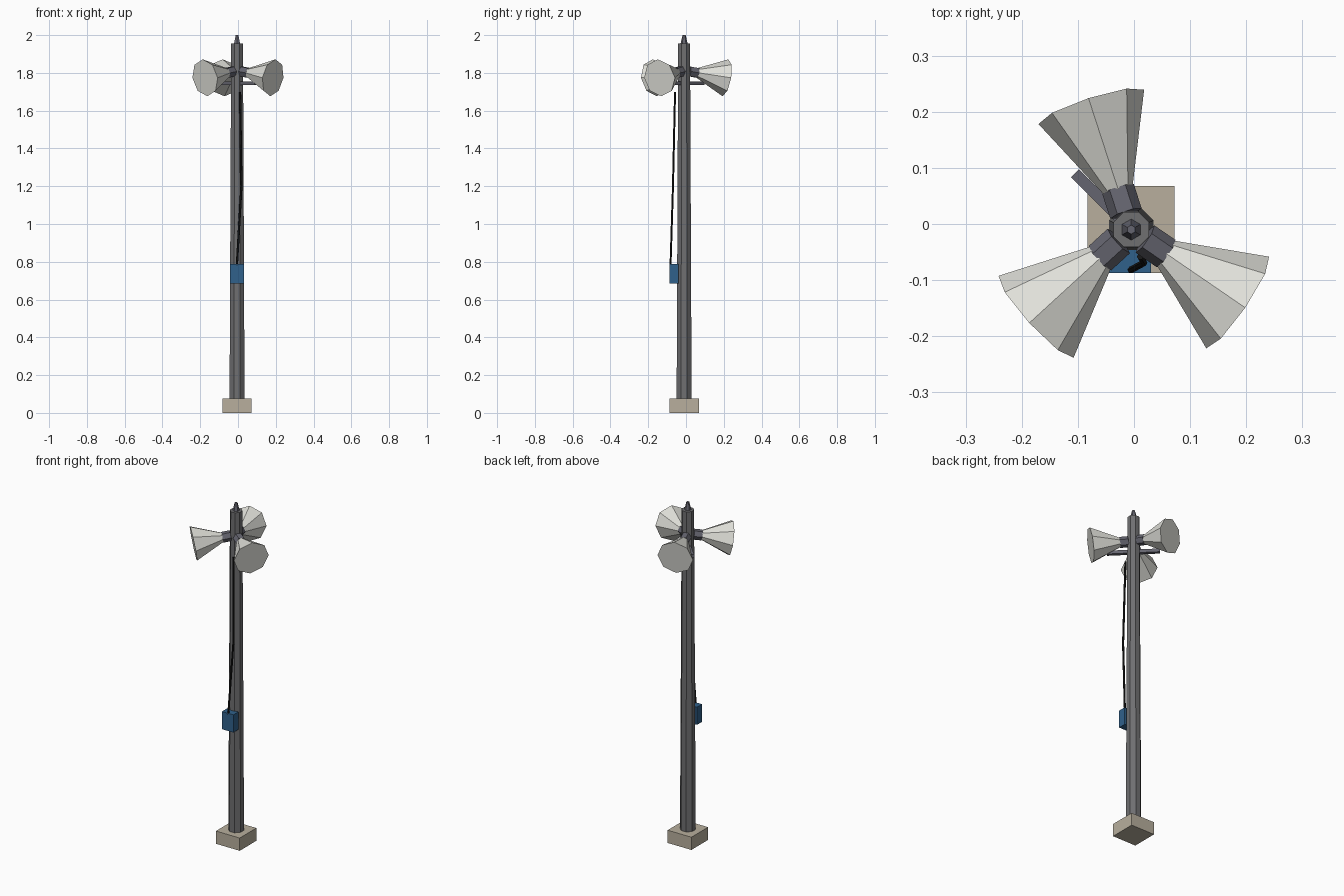
import bpy, bmesh
from math import sin, cos, pi, radians
from mathutils import Vector

if "Cube" in bpy.data.objects:
    bpy.data.objects.remove(bpy.data.objects["Cube"])

CX, CY = -0.005, -0.01   # pole axis


def material(name, rgb):
    m = bpy.data.materials.new(name)
    m.diffuse_color = (*rgb, 1)
    m.use_nodes = True
    m.node_tree.nodes["Principled BSDF"].inputs["Base Color"].default_value = m.diffuse_color
    return m


STEEL = material("steel", (0.16, 0.16, 0.165))
DARK = material("dark_metal", (0.13, 0.13, 0.16))
HORN = material("off_white", (0.75, 0.75, 0.70))
STONE = material("concrete", (0.48, 0.43, 0.34))
BLUE = material("blue", (0.03, 0.12, 0.26))
BLACK = material("black", (0.01, 0.01, 0.01))


def finish(name, bm, mat):
    bmesh.ops.recalc_face_normals(bm, faces=bm.faces[:])
    me = bpy.data.meshes.new(name)
    bm.to_mesh(me)
    bm.free()
    me.materials.append(mat)
    ob = bpy.data.objects.new(name, me)
    bpy.context.collection.objects.link(ob)
    return ob


def loft(name, rings, direction, n, mat, turn=0.0):
    """Capped n-sided tube through (centre, radius) rings, all square to direction."""
    d = Vector(direction).normalized()
    side = d.cross(Vector((0, 0, 1))) if abs(d.z) < 0.95 else Vector((1, 0, 0))
    side.normalize()
    up = side.cross(d)
    bm = bmesh.new()
    loops = []
    for c, r in rings:
        loops.append([bm.verts.new(Vector(c) + r * (cos(turn + 2 * pi * i / n) * side
                                                    + sin(turn + 2 * pi * i / n) * up))
                      for i in range(n)])
    for a, b in zip(loops, loops[1:]):
        for i in range(n):
            j = (i + 1) % n
            bm.faces.new((a[i], a[j], b[j], b[i]))
    bm.faces.new(loops[0])
    bm.faces.new(loops[-1])
    return finish(name, bm, mat)


def box(name, centre, size, mat, angle=0.0):
    bm = bmesh.new()
    bmesh.ops.create_cube(bm, size=1)
    bmesh.ops.scale(bm, vec=size, verts=bm.verts)
    ob = finish(name, bm, mat)
    ob.location = centre
    ob.rotation_euler.z = angle
    return ob


# base, pole and tip
UP = (0, 0, 1)
box("base_block", (CX, CY, 0.0375), (0.155, 0.155, 0.075), STONE)
loft("pole", [((CX, CY, 0.07), 0.043), ((CX, CY, 1.955), 0.034)], UP, 8, STEEL, pi / 8)
loft("pole_tip", [((CX, CY, 1.95), 0.02), ((CX, CY, 2.0), 0.008)], UP, 6, DARK, pi / 6)

# three horns tilted slightly down, each with a driver collar
tilt = radians(9.5)
for k, deg in enumerate((108, 222.5, -34.4), 1):
    a = radians(deg)
    axis = Vector((cos(a) * cos(tilt), sin(a) * cos(tilt), -sin(tilt)))
    mouth = Vector((CX + 0.23 * cos(a), CY + 0.23 * sin(a), 1.774))

    def at(dist):
        return mouth - axis * ((0.23 - dist) / cos(tilt))

    loft(f"horn_{k}", [(at(0.068), 0.024), (mouth, 0.099)], axis, 8, HORN)
    loft(f"driver_{k}", [(at(0.03), 0.0295), (at(0.0755), 0.0295)], axis, 6, DARK)

# crossbar under the horns
box("crossbar", (CX, CY, 1.745), (0.284, 0.02, 0.02), DARK, radians(135))

# control box and its cable
box("control_box", (-0.0065, -0.064, 0.737), (0.074, 0.046, 0.104), BLUE)
loft("cable", [((-0.006, -0.082, 0.78), 0.006), ((0.018, -0.069, 1.2), 0.006),
               ((0.011, -0.058, 1.70), 0.006)], UP, 6, BLACK)
